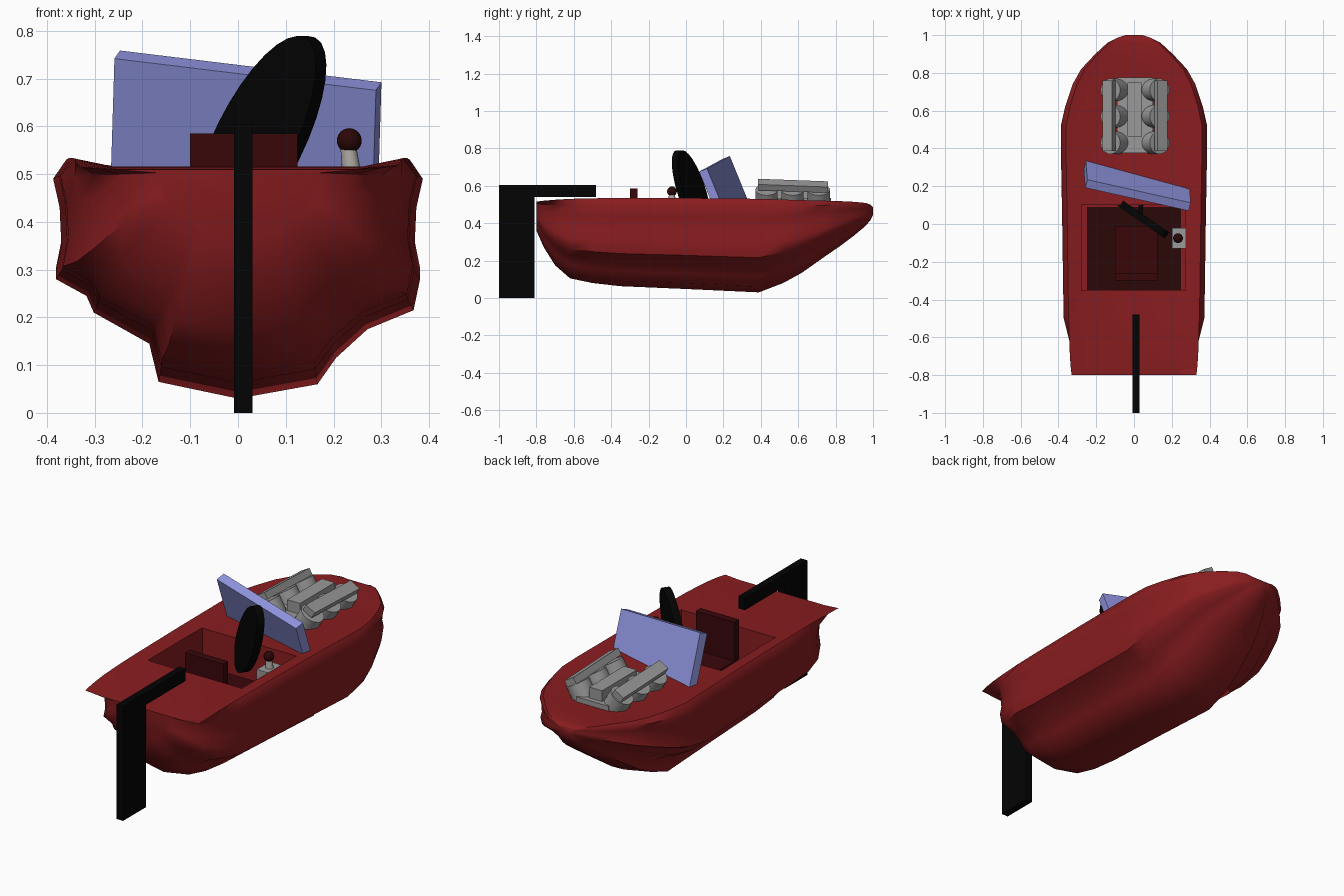
import bpy, bmesh, math
from mathutils import Matrix, Vector

if "Cube" in bpy.data.objects:
    bpy.data.objects.remove(bpy.data.objects["Cube"], do_unlink=True)


def material(name, r, g, b):
    m = bpy.data.materials.new(name)
    m.use_nodes = True
    m.diffuse_color = (r, g, b, 1)
    bsdf = next(n for n in m.node_tree.nodes if n.type == 'BSDF_PRINCIPLED')
    bsdf.inputs["Base Color"].default_value = (r, g, b, 1)
    return m


red = material("hull red", 0.25, 0.012, 0.014)
maroon = material("seat maroon", 0.040, 0.002, 0.003)
dark = material("floor dark red", 0.024, 0.002, 0.002)
black = material("black", 0.001, 0.001, 0.001)
grey = material("engine grey", 0.32, 0.32, 0.32)
pale = material("lever grey", 0.42, 0.40, 0.37)
blue = material("windscreen blue", 0.28, 0.30, 0.74)


def select(ob):
    bpy.ops.object.select_all(action='DESELECT')
    ob.select_set(True)
    bpy.context.view_layer.objects.active = ob


def finish(name, bm, mat, smooth=None):
    bmesh.ops.recalc_face_normals(bm, faces=bm.faces[:])
    mesh = bpy.data.meshes.new(name)
    bm.to_mesh(mesh)
    bm.free()
    ob = bpy.data.objects.new(name, mesh)
    bpy.context.scene.collection.objects.link(ob)
    mesh.materials.append(mat)
    if smooth:
        select(ob)
        bpy.ops.object.shade_smooth_by_angle(angle=math.radians(smooth))
    return ob


def frame(center, a, b, c):
    """Matrix whose columns are the three axes of a part."""
    m = Matrix((a, b, c)).transposed().to_4x4()
    m.translation = center
    return m


def box(name, lo, hi, mat):
    lo, hi = Vector(lo), Vector(hi)
    bm = bmesh.new()
    bmesh.ops.create_cube(bm, size=1)
    for v in bm.verts:
        v.co = (lo + hi) / 2 + v.co * (hi - lo)
    return finish(name, bm, mat)


def framed_box(name, matrix, mat):
    bm = bmesh.new()
    bmesh.ops.create_cube(bm, size=1, matrix=matrix)
    return finish(name, bm, mat)


def rod(name, start, end, r1, r2, mat, sides=16):
    start, end = Vector(start), Vector(end)
    d = end - start
    m = Matrix.Translation((start + end) / 2) @ d.to_track_quat('Z', 'Y').to_matrix().to_4x4()
    bm = bmesh.new()
    bmesh.ops.create_cone(bm, cap_ends=True, segments=sides, radius1=r1,
                          radius2=r2, depth=d.length, matrix=m)
    return finish(name, bm, mat, 40)


# Hull: the two half sections differ only at the chine; the stern is rounded
# below an overhanging square deck
topsides = [(.985, .5), (.955, .63), (.965, .8), (1, .92), (.93, 1), (.70, .962)]
left_half = [(.43, .06), (.53, .17), (.70, .29), (.95, .37)] + topsides
right_half = [(.43, .07), (.48, .23), (.78, .36), (.82, .43)] + topsides
# (y, half width, body width factor, keel z, deck z)
stations = [(-.80, .355, .48, .36, .515), (-.76, .36, .68, .27, .52),
            (-.70, .365, .82, .175, .525), (-.62, .368, .93, .105, .53),
            (-.50, .372, 1, .08, .533), (-.35, .375, 1, .063, .534),
            (0, .38, 1, .048, .534), (.39, .387, 1, .03, .53),
            (.52, .387, 1, .08, .526), (.62, .365, 1, .135, .523),
            (.74, .325, 1, .22, .52), (.82, .28, 1, .275, .518),
            (.90, .205, 1, .335, .514), (.96, .14, 1, .385, .508),
            (.985, .09, 1, .415, .5), (1.0, .045, 1, .445, .485)]
bm = bmesh.new()
rings = []
for y, w, body, keel, deck in stations:
    def place(half, side):
        return [(side * w * fx * (body if t < .95 else 1), keel + (deck - keel) * t)
                for fx, t in half]
    loop = [(0, keel)] + place(left_half, 1) + place(right_half, -1)[::-1]
    rings.append([bm.verts.new((x, y, z)) for x, z in loop])
for a, b in zip(rings, rings[1:]):
    for i in range(len(a)):
        j = (i + 1) % len(a)
        bm.faces.new((a[i], a[j], b[j], b[i]))
bm.faces.new(rings[0])
bm.faces.new(rings[-1])
hull = finish("hull", bm, red)

# Cockpit
floor_z = .24
cutter = box("cockpit_cutter", (-.278, -.352, floor_z), (.272, .1, .6), red)
cutter.hide_render = True
cut = hull.modifiers.new("cockpit", 'BOOLEAN')
cut.object = cutter
cut.operation = 'DIFFERENCE'
cut.solver = 'EXACT'
select(hull)
bpy.ops.object.modifier_apply(modifier=cut.name)
bpy.data.objects.remove(cutter, do_unlink=True)
bpy.ops.object.shade_smooth_by_angle(angle=math.radians(54))
box("cockpit_floor", (-.25, -.35, floor_z - .002), (.25, .09, floor_z + .006), dark)

# Seat
box("seat_cushion", (-.1, -.27, floor_z), (.125, -.01, .38), maroon)
box("seat_back", (-.1, -.3, floor_z), (.125, -.26, .585), maroon)

# Rudder and tiller
box("rudder", (-.008, -1, 0), (.03, -.81, .605), black)
box("tiller_arm", (-.008, -.81, .54), (.03, -.48, .605), black)

# Windscreen: leaning back, turned and rolled a little
u = Vector((.56, -.125, -.068)).normalized()
n = Vector((.19, .9, .36))
n = (n - u * n.dot(u)).normalized()
v = u.cross(n)
framed_box("windscreen", frame((.017, .203, .592), u * .565, v * .27, n * .047), blue)

# Steering wheel: a tilted oval disc on a thin column
bm = bmesh.new()
bmesh.ops.create_cone(bm, cap_ends=True, segments=32, radius1=1, radius2=1, depth=2,
                      matrix=frame((.044, .03, .57), (.107, -.074, .216),
                                   (.074, -.051, -.038), (.011, .016, 0)))
finish("steering_wheel", bm, black, 40)
rod("steering_column", (.03, .04, .47), (.04, .12, .46), .012, .012, black)

# Gear lever
box("lever_base", (.2, -.13, .44), (.272, -.02, .512), grey)
rod("lever_post", (.238, -.075, .5), (.23, -.075, .565), .02, .016, pale)
bm = bmesh.new()
bmesh.ops.create_uvsphere(bm, u_segments=20, v_segments=12, radius=.026,
                          matrix=Matrix.Translation((.233, -.075, .57)))
finish("lever_knob", bm, dark, 60)

# Engine: block, two banks of three cylinders, tilted covers
box("engine_block", (-.09, .375, .48), (.1, .775, .535), grey)
box("engine_intake", (-.035, .46, .53), (.04, .75, .592), grey)
for side, label in ((1, "left"), (-1, "right")):
    out = Vector((side * .5, 0, .866)).normalized()
    across = Vector((out.z, 0, -out.x))
    base = Vector((.005 + side * .08, 0, .492))
    for i, y in enumerate((.43, .57, .71)):
        foot = base + Vector((0, y, 0))
        rod(f"{label}_cylinder_{i + 1}", foot, foot + out * .1, .06, .06, grey, 18)
    along = Vector((0, .375, -.014))
    framed_box(f"{label}_engine_cover",
               frame(base + out * .115 + Vector((0, .573, .008)), across * .06, along, out * .036), grey)
